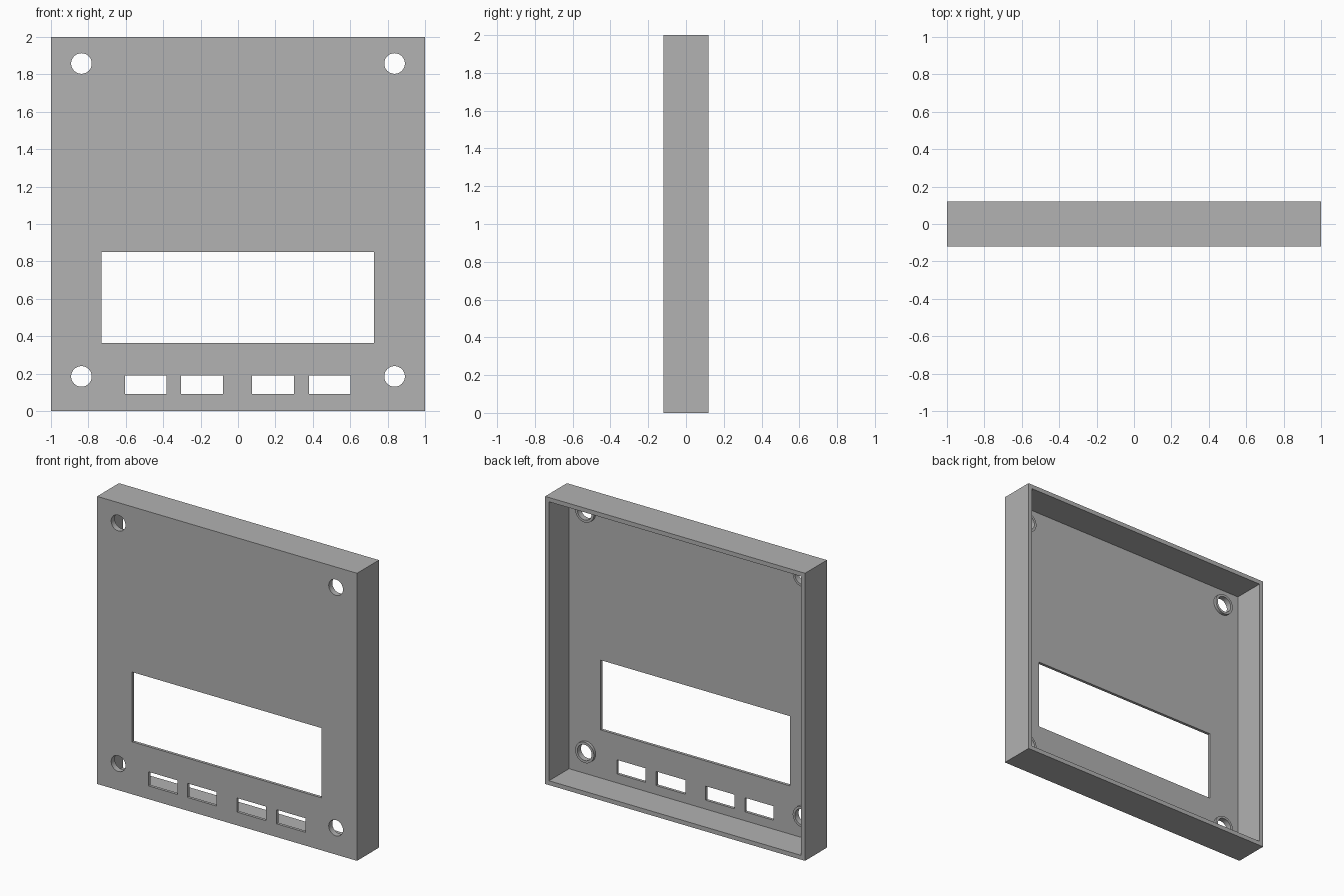
import bpy
import math

cube = bpy.data.objects.get("Cube")
if cube:
    bpy.data.objects.remove(cube, do_unlink=True)

HALF_DEPTH = 0.12
WALL = 0.03        # side wall thickness
PLATE = 0.02       # front plate thickness
INNER_Y = -HALF_DEPTH + PLATE

grey = bpy.data.materials.new("case grey")
grey.use_nodes = True
colour = (0.445, 0.445, 0.445, 1)
grey.diffuse_color = colour
grey.node_tree.nodes["Principled BSDF"].inputs["Base Color"].default_value = colour


def box(name, x0, x1, y0, y1, z0, z1):
    bpy.ops.mesh.primitive_cube_add(
        size=1, location=((x0 + x1) / 2, (y0 + y1) / 2, (z0 + z1) / 2))
    ob = bpy.context.object
    ob.name = name
    ob.scale = (x1 - x0, y1 - y0, z1 - z0)
    bpy.ops.object.transform_apply(location=True, rotation=False, scale=True)
    ob.data.materials.append(grey)
    return ob


def rod(name, x, z, radius, y0, y1):
    bpy.ops.mesh.primitive_cylinder_add(
        vertices=48, radius=radius, depth=y1 - y0,
        location=(x, (y0 + y1) / 2, z), rotation=(math.pi / 2, 0, 0))
    ob = bpy.context.object
    ob.name = name
    ob.data.materials.append(grey)
    return ob


def combine(target, tool, operation):
    mod = target.modifiers.new(operation.lower(), "BOOLEAN")
    mod.operation = operation
    mod.solver = "EXACT"
    mod.object = tool
    bpy.context.view_layer.objects.active = target
    bpy.ops.object.modifier_apply(modifier=mod.name)
    bpy.data.objects.remove(tool, do_unlink=True)


# Shallow tray, open at the back
case = box("panel_case", -1, 1, -HALF_DEPTH, HALF_DEPTH, 0, 2)
combine(case, box("cavity", WALL - 1, 1 - WALL, INNER_Y, 0.3, WALL, 2 - WALL),
        "DIFFERENCE")

# Screw holes with low raised rings on the inside
for x in (-0.837, 0.837):
    for z in (0.185, 1.858):
        combine(case, rod("boss", x, z, 0.072, INNER_Y - 0.01, INNER_Y + 0.02), "UNION")
        combine(case, rod("hole", x, z, 0.055, -0.3, 0.05), "DIFFERENCE")

# Display window
combine(case, box("window", -0.73, 0.727, -0.3, 0.05, 0.365, 0.85), "DIFFERENCE")

# Row of button slots
for x0, x1 in ((-0.605, -0.383), (-0.305, -0.08), (0.075, 0.3), (0.38, 0.602)):
    combine(case, box("slot", x0, x1, -0.3, 0.05, 0.092, 0.19), "DIFFERENCE")

# Smooth hole walls, sharp edges elsewhere
bpy.ops.object.select_all(action="DESELECT")
case.select_set(True)
bpy.context.view_layer.objects.active = case
bpy.ops.object.shade_smooth_by_angle(angle=math.radians(30))
